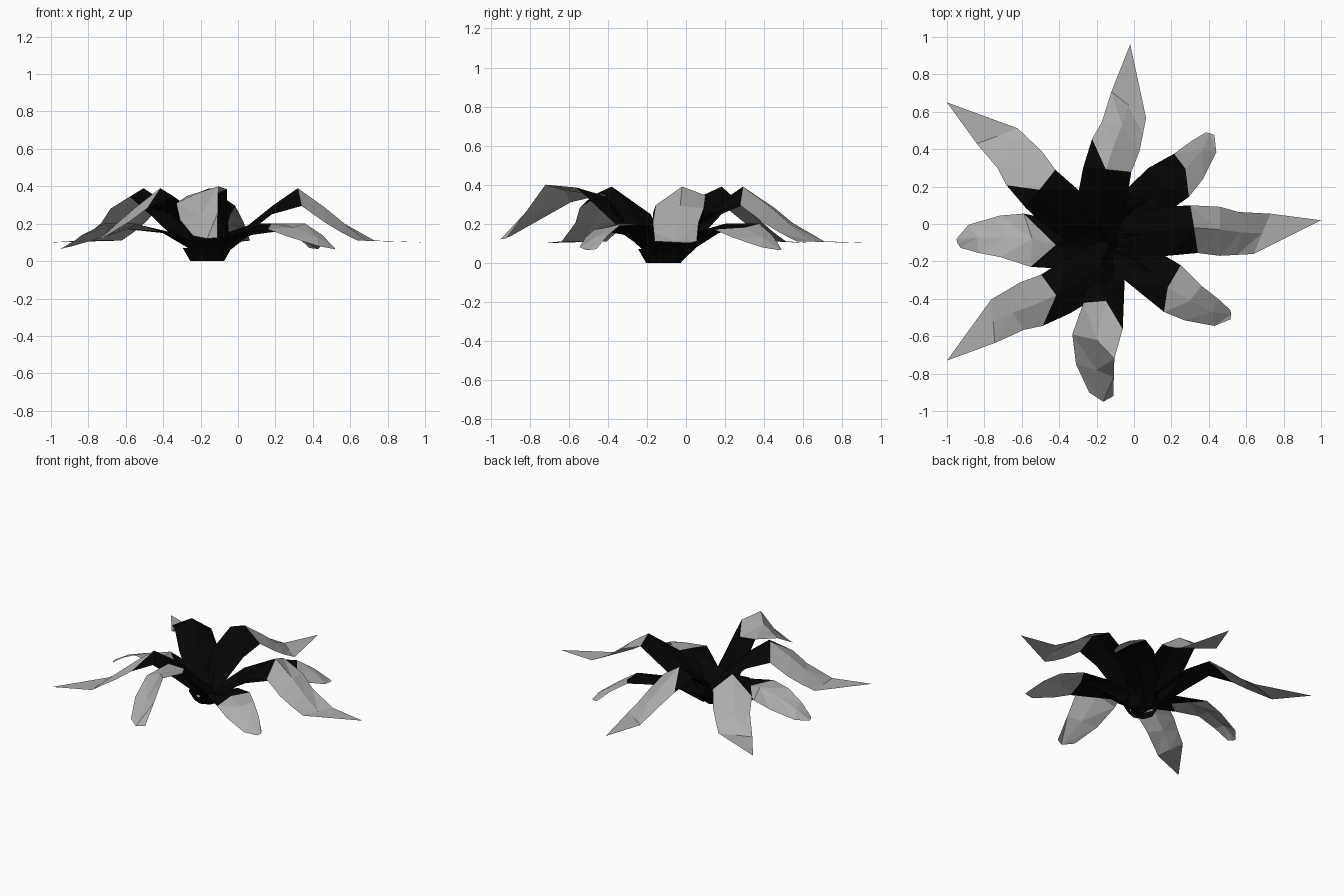
import bpy
import bmesh
from math import radians
from mathutils import Matrix, Vector

cube = bpy.data.objects.get("Cube")
if cube:
    bpy.data.objects.remove(cube, do_unlink=True)


def make_material(name, value):
    mat = bpy.data.materials.new(name)
    mat.use_nodes = True
    colour = (value, value, value, 1)
    mat.diffuse_color = colour
    mat.node_tree.nodes["Principled BSDF"].inputs["Base Color"].default_value = colour
    return mat


DARK = make_material("near black", 0.0015)
PALE = make_material("pale grey", 0.42)


def finish(bm, name):
    mesh = bpy.data.meshes.new(name)
    bm.to_mesh(mesh)
    bm.free()
    mesh.materials.append(DARK)
    mesh.materials.append(PALE)
    obj = bpy.data.objects.new(name, mesh)
    bpy.context.collection.objects.link(obj)


def leaf(name, rows, dark_rows, turn=0, anchor=None, scale=1):
    """Thin sheet through left / midrib / right rows, swung about its end point.
    dark_rows is the last dark row along the left edge, midrib and right edge."""
    end = Vector(rows[-1][-1])
    target = Vector((*anchor, end.z)) if anchor else end
    grow = Matrix.Diagonal((scale, scale, 1, 1))
    place = Matrix.Translation(target) @ Matrix.Rotation(radians(turn), 4, "Z") @ grow @ Matrix.Translation(-end)
    bm = bmesh.new()
    grid = []
    for row in rows:
        points = row if len(row) == 3 else row * 3
        grid.append([bm.verts.new(place @ Vector(p)) for p in points])
    for i in range(len(rows) - 1):
        for edge in (0, 2):
            # The diagonal follows the slant of the colour border
            a, b = (edge, 1) if dark_rows[edge] > dark_rows[1] else (1, edge)
            for corners in (((i, a), (i + 1, a), (i, b)), ((i, b), (i + 1, a), (i + 1, b))):
                face = bm.faces.new([grid[r][c] for r, c in corners])
                dark = all(r <= dark_rows[c] for r, c in corners)
                face.material_index = 0 if dark else 1
    bmesh.ops.remove_doubles(bm, verts=bm.verts[:], dist=0.0005)
    bmesh.ops.recalc_face_normals(bm, faces=bm.faces[:])
    # Leaves face upwards
    if sum(f.normal.z * f.calc_area() for f in bm.faces) < 0:
        bmesh.ops.reverse_faces(bm, faces=bm.faces[:])
    finish(bm, name)


# Tall arched leaf with a flat pointed end
pointed = [
    [(-.1, -.05, .04), (-.1, -.1, 0), (-.1, -.16, .04)],
    [(.02, .06, .14), (.04, -.05, .18), (.04, -.17, .14)],
    [(.14, .09, .24), (.19, -.03, .3), (.18, -.17, .25)],
    [(.3, .1, .345), (.32, -.02, .39), (.34, -.155, .295)],
    [(.46, .092, .28), (.46, -.03, .29), (.46, -.17, .21)],
    [(.56, .064, .205), (.57, -.045, .2), (.55, -.165, .155)],
    [(.73, .055, .11), (.685, -.05, .11), (.64, -.16, .11)],
    [(1, .02, .1)],
]
for side, turn, tip, dark_rows in (("left", 0, (1, .02), (3, 3, 3)),
                                   ("back", 75.6, (-.02, .96), (4, 3, 3)),
                                   ("back_right", 133.3, (-1, .65), (4, 3, 3)),
                                   ("front_right", 207.5, (-1, -.73), (4, 3, 3))):
    leaf("pointed_leaf_" + side, pointed, dark_rows, turn, tip)

# Low drooping leaf with a blunt end
blunt = [
    [(-.1, -.06, .05), (-.12, -.12, 0), (-.17, -.15, .05)],
    [(.08, -.12, .15), (.09, -.26, .16), (-.05, -.3, .14)],
    [(.25, -.22, .2), (.18, -.34, .2), (.16, -.47, .17)],
    [(.36, -.33, .2), (.3, -.41, .18), (.27, -.515, .13)],
    [(.45, -.4, .14), (.42, -.47, .13), (.43, -.545, .08)],
    [(.515, -.46, .07), (.52, -.485, .067), (.515, -.51, .065)],
]
for side, turn, tip, scale, dark_rows in (("front_left", 0, (.515, -.51), 1, (2, 2, 2)),
                                          ("back_left", 74, (.43, .475), 1, (3, 3, 2)),
                                          ("right", 207, (-.95, -.08), 1.08, (2, 1, 2))):
    leaf("blunt_leaf_" + side, blunt, dark_rows, turn, tip, scale)

# Raised, tilted front leaf
raised = [
    [(-.1, -.15, .04), (-.17, -.15, 0), (-.22, -.14, .04)],
    [(-.05, -.3, .14), (-.15, -.28, .12), (-.26, -.25, .14)],
    [(-.06, -.56, .385), (-.15, -.41, .34), (-.27, -.42, .35)],
    [(-.105, -.72, .4), (-.2, -.62, .37), (-.33, -.59, .31)],
    [(-.108, -.82, .26), (-.2, -.78, .24), (-.31, -.75, .22)],
    [(-.11, -.92, .125), (-.165, -.95, .12), (-.24, -.9, .135)],
]
leaf("raised_leaf_front", raised, (2, 2, 2))

# Open cup where the leaves meet
bm = bmesh.new()
bmesh.ops.create_cone(bm, segments=8, radius1=.09, radius2=.13, depth=.07,
                      matrix=Matrix.Translation((-.165, -.115, .035)))
finish(bm, "crown")
